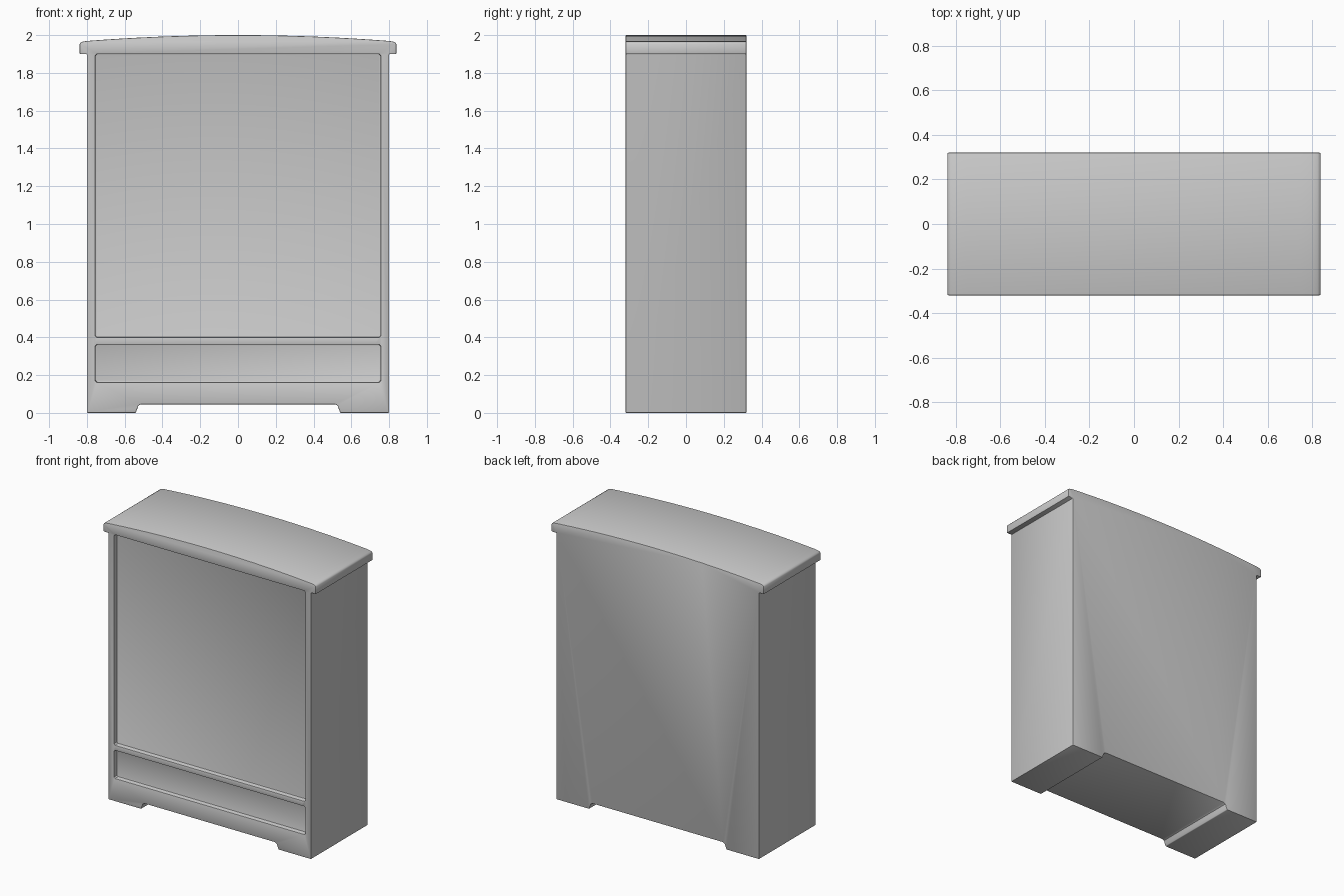
import bpy, bmesh

if "Cube" in bpy.data.objects:
    bpy.data.objects.remove(bpy.data.objects["Cube"])

HALF_DEPTH = 0.32
RECESS = 0.035


def extrude_profile(name, points, y0, y1):
    """Solid made by sweeping an x-z outline along y."""
    bm = bmesh.new()
    face = bm.faces.new([bm.verts.new((x, y0, z)) for x, z in points])
    grown = bmesh.ops.extrude_face_region(bm, geom=[face])["geom"]
    verts = [v for v in grown if isinstance(v, bmesh.types.BMVert)]
    bmesh.ops.translate(bm, vec=(0, y1 - y0, 0), verts=verts)
    bmesh.ops.recalc_face_normals(bm, faces=bm.faces)
    mesh = bpy.data.meshes.new(name)
    bm.to_mesh(mesh)
    bm.free()
    obj = bpy.data.objects.new(name, mesh)
    bpy.context.collection.objects.link(obj)
    return obj


def panel_cutter(name, half_w, z0, z1, c=0.008):
    """Rectangle with softened corners that sinks a panel into the front."""
    right = [(half_w - c, z0), (half_w, z0 + c), (half_w, z1 - c), (half_w - c, z1)]
    outline = right + [(-x, z) for x, z in reversed(right)]
    obj = extrude_profile(name, outline, -HALF_DEPTH - 0.1, -HALF_DEPTH + RECESS)
    obj.hide_render = True
    return obj


# Right half of the silhouette: foot notch, side, overhanging lid edge, arched top
half = [(0.515, 0.045), (0.527, 0.038), (0.534, 0.02), (0.542, 0.0),
        (0.80, 0.0), (0.80, 1.90), (0.838, 1.90),
        (0.838, 1.952), (0.834, 1.960), (0.824, 1.965)]
steps = 16
for i in range(steps):
    x = 0.80 * (1 - i / steps)
    half.append((x, 2.0 - 0.031 * (x / 0.80) ** 2))
outline = half + [(0.0, 2.0)] + [(-x, z) for x, z in reversed(half)]
cabinet = extrude_profile("cabinet_body", outline, -HALF_DEPTH, HALF_DEPTH)

# Sunken door panel and drawer panel
cutters = [panel_cutter("door_recess", 0.755, 0.40, 1.90),
           panel_cutter("drawer_recess", 0.755, 0.163, 0.362)]
for cutter in cutters:
    mod = cabinet.modifiers.new(cutter.name, 'BOOLEAN')
    mod.operation = 'DIFFERENCE'
    mod.solver = 'EXACT'
    mod.object = cutter

# Slightly softened edges
bevel = cabinet.modifiers.new("soft_edges", 'BEVEL')
bevel.width = 0.004
bevel.segments = 2
bevel.limit_method = 'ANGLE'
bevel.angle_limit = 0.87

# Bake the modifiers, drop the helpers, shade smooth
bpy.context.view_layer.objects.active = cabinet
cabinet.select_set(True)
for mod in list(cabinet.modifiers):
    bpy.ops.object.modifier_apply(modifier=mod.name)
for cutter in cutters:
    bpy.data.objects.remove(cutter)
bpy.ops.object.shade_smooth_by_angle(angle=0.6)
